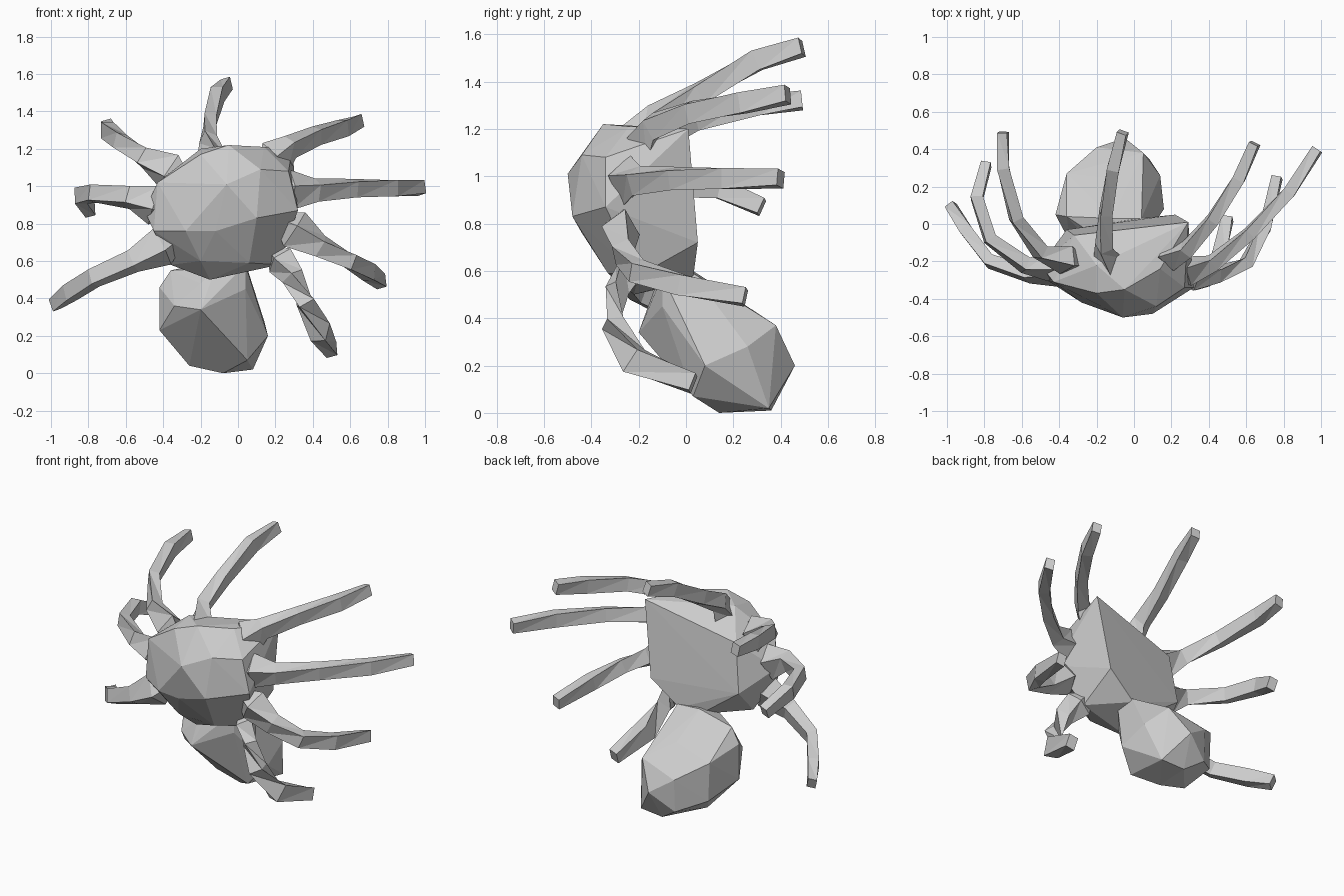
import bpy, bmesh, math
from mathutils import Vector


def finish(name, bm):
    bmesh.ops.recalc_face_normals(bm, faces=bm.faces)
    mesh = bpy.data.meshes.new(name)
    bm.to_mesh(mesh)
    bm.free()
    ob = bpy.data.objects.new(name, mesh)
    bpy.context.collection.objects.link(ob)
    return ob


def faceted(name, points):
    """Convex faceted lump around a few corner points."""
    bm = bmesh.new()
    for p in points:
        bm.verts.new(p)
    bmesh.ops.convex_hull(bm, input=bm.verts)
    loose = [v for v in bm.verts if not v.link_faces]
    bmesh.ops.delete(bm, geom=loose, context='VERTS')
    return finish(name, bm)


def leg(name, path, radii=(.03, .11, .068, .06, .062, .05), twist=0.2):
    """Four-sided tube along a path, flared where it leaves the thorax."""
    bm = bmesh.new()
    pts = [Vector(p) for p in path]
    pts.insert(1, pts[0].lerp(pts[1], 0.4))
    rings = []
    for i, p in enumerate(pts):
        d = (pts[min(i + 1, len(pts) - 1)] - pts[max(i - 1, 0)]).normalized()
        ref = Vector((0, 0, 1)) if abs(d.z) < 0.98 else Vector((0, 1, 0))
        side = d.cross(ref).normalized()
        up = side.cross(d)
        ring = []
        for k in range(4):
            a = k * math.pi / 2 + twist * i
            ring.append(bm.verts.new(p + radii[i] * (side * math.cos(a) * 0.75 + up * math.sin(a))))
        rings.append(ring)
    for a, b in zip(rings, rings[1:]):
        for k in range(4):
            n = (k + 1) % 4
            bm.faces.new((a[k], a[n], b[n]))
            bm.faces.new((a[k], b[n], b[k]))
    bm.faces.new(rings[0])
    bm.faces.new(rings[-1])
    return finish(name, bm)


# Thorax: domed front, flat back plane
faceted("thorax", [
    (-.06, -.5, 1.01), (.1, -.48, .83), (-.12, -.44, .76), (-.28, -.42, .76),
    (-.45, -.31, .76), (-.2, -.33, .6), (.06, -.33, .59), (.12, -.44, 1.09),
    (-.2, -.37, 1.17), (-.43, -.31, 1.02), (-.05, -.35, 1.22), (.14, -.24, 1.21),
    (.27, -.34, 1.08), (.32, -.34, .87), (.29, .01, 1.2), (.22, .05, .72),
    (.22, -.2, .58), (.03, .03, .57), (-.1, .0, .55), (-.15, -.22, .5),
    (-.36, -.18, .58), (-.5, -.22, .87), (-.36, -.03, .74), (-.32, -.06, 1.05),
    (-.2, -.22, 1.2)])

# Abdomen hanging behind and below, tapering up to the thorax
faceted("abdomen", [
    (-.42, .05, .46), (-.42, .05, .23), (-.36, .27, .4), (-.35, .27, .15),
    (-.2, .41, .3), (-.2, .4, .09), (-.05, .46, .2), (.05, .38, .37),
    (.14, .26, .28), (.16, .08, .2), (.08, .35, .02), (-.08, .14, 0),
    (-.08, .36, .01), (-.26, .15, .04), (.05, .03, .07), (-.08, .0, .17),
    (-.2, -.2, .34), (.04, -.1, .45), (-.1, .24, .46), (-.2, -.13, .48),
    (-.34, -.1, .36), (-.36, .04, .55), (.04, .03, .59), (-.12, .03, .6),
    (-.12, -.12, .56), (.04, -.1, .58)])

# Legs, starting inside the thorax
leg("top_leg", [(-.12, -.24, 1.07), (-.16, -.12, 1.25), (-.15, .06, 1.35), (-.11, .3, 1.49), (-.06, .49, 1.545)])
leg("left_upper_leg", [(-.27, -.22, 1.02), (-.5, -.15, 1.15), (-.63, .03, 1.24), (-.7, .3, 1.3), (-.7, .49, 1.32)])
leg("left_middle_leg", [(-.36, -.23, .87), (-.58, -.22, .94), (-.77, -.08, .96), (-.84, .14, .95), (-.79, .32, .87)])
leg("left_lower_leg", [(-.3, -.25, .73), (-.56, -.27, .6), (-.77, -.2, .51), (-.9, -.03, .43), (-.98, .1, .37)])
leg("right_upper_leg", [(.14, -.19, 1.1), (.28, -.14, 1.21), (.42, .02, 1.27), (.56, .24, 1.31), (.645, .43, 1.345)])
leg("right_middle_leg", [(.19, -.28, .98), (.42, -.21, .98), (.62, -.05, .99), (.83, .17, .99), (.98, .4, .99)])
leg("right_lower_leg", [(.21, -.28, .83), (.44, -.27, .68), (.6, -.21, .6), (.7, -.02, .54), (.765, .25, .49)])
leg("bottom_leg", [(.18, -.2, .66), (.29, -.29, .52), (.36, -.31, .38), (.44, -.22, .22), (.5, .03, .125)],
    (.03, .09, .065, .065, .08, .055))
